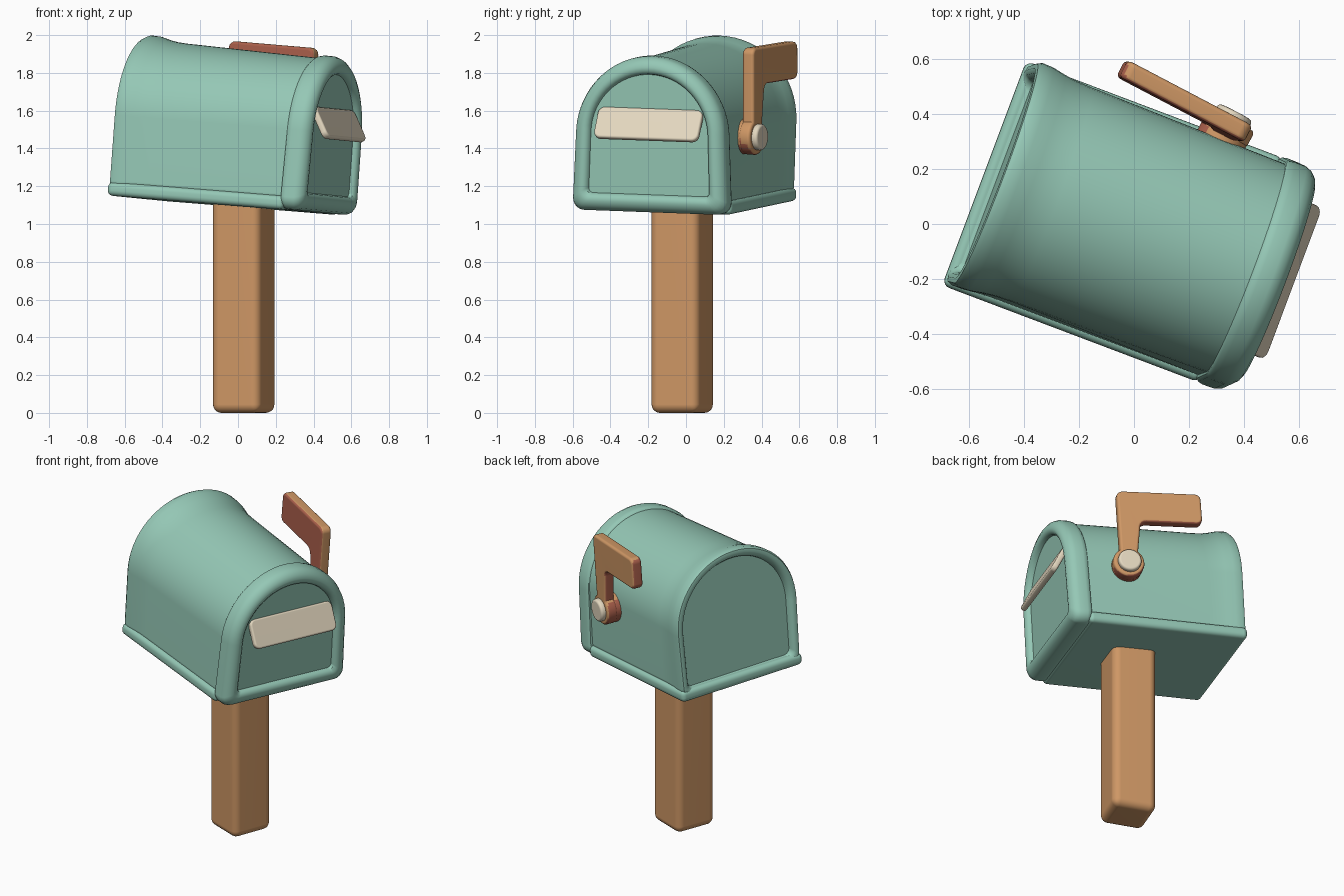
import bpy, bmesh
from math import radians, sin, cos, pi
from mathutils import Matrix, Vector

cube = bpy.data.objects.get("Cube")
if cube:
    bpy.data.objects.remove(cube, do_unlink=True)


def material(name, rgb):
    m = bpy.data.materials.new(name)
    m.use_nodes = True
    m.diffuse_color = (*rgb, 1)
    bsdf = next(n for n in m.node_tree.nodes if n.type == 'BSDF_PRINCIPLED')
    bsdf.inputs["Base Color"].default_value = (*rgb, 1)
    bsdf.inputs["Roughness"].default_value = 0.7
    return m


TEAL = material("teal paint", (0.30, 0.575, 0.465))
WOOD = material("warm wood", (0.62, 0.31, 0.13))
RED = material("brick red", (0.40, 0.115, 0.07))
CREAM = material("cream", (0.77, 0.68, 0.52))


def frame(loc, yaw, pitch=0, roll=0):
    return (Matrix.Translation(loc) @ Matrix.Rotation(radians(yaw), 4, 'Z')
            @ Matrix.Rotation(radians(pitch), 4, 'Y')
            @ Matrix.Rotation(radians(roll), 4, 'X'))


def finish(name, bm, world, mats):
    bmesh.ops.recalc_face_normals(bm, faces=bm.faces)
    mesh = bpy.data.meshes.new(name)
    bm.to_mesh(mesh)
    bm.free()
    for m in mats:
        mesh.materials.append(m)
    ob = bpy.data.objects.new(name, mesh)
    bpy.context.collection.objects.link(ob)
    ob.matrix_world = world
    bpy.ops.object.select_all(action='DESELECT')
    ob.select_set(True)
    bpy.context.view_layer.objects.active = ob
    bpy.ops.object.shade_smooth_by_angle(angle=radians(40))
    ob.modifiers.new("even shading", 'WEIGHTED_NORMAL').keep_sharp = True


def round_edges(bm, width, segments=3, rule=lambda e: True):
    bm.normal_update()
    edges = [e for e in bm.edges if e.calc_face_angle(0) > 0.6 and rule(e)]
    bmesh.ops.bevel(bm, geom=edges, offset=width, segments=segments,
                    profile=0.5, affect='EDGES', clamp_overlap=True)


def block(size, centre=(0, 0, 0)):
    bm = bmesh.new()
    bmesh.ops.create_cube(bm, size=1)
    bmesh.ops.scale(bm, vec=size, verts=bm.verts)
    bmesh.ops.translate(bm, vec=centre, verts=bm.verts)
    return bm


def disc(radius, depth, centre):
    bm = bmesh.new()
    bmesh.ops.create_cone(bm, cap_ends=True, segments=32, radius1=radius,
                          radius2=radius, depth=depth,
                          matrix=Matrix.Translation(centre) @ Matrix.Rotation(pi / 2, 4, 'X'))
    return bm


def paint_two_tone(bm):
    """Wood on the outer, upper and front faces; red on the rest."""
    bmesh.ops.recalc_face_normals(bm, faces=bm.faces)
    for f in bm.faces:
        f.material_index = 0 if f.normal.dot(Vector((0.5, 1.0, 0.8))) > 0.2 else 1


def arch(inset, lift):
    """Round-topped outline with small lower corners; lift raises and widens it."""
    w, bottom, top = 0.428 - inset, inset, 0.81 - inset + lift
    r = max(0.06 - inset * 0.4, 0.015)
    half = [(w - r + r * sin(a), bottom + r - r * cos(a))
            for a in (pi / 2 * i / 5 for i in range(6))]
    rise = 0.4 + lift - inset
    half += [(w * cos(a), top - rise + rise * sin(a))
             for a in (pi / 2 * i / 16 for i in range(17))]
    ring = half + [(-y, z) for y, z in reversed(half[:-1])]
    return [(y * (1 + (3.3 * lift - 0.075) * z), z) for y, z in ring]


box = frame((-0.007, -0.019, 1.11), -20.7, 4.3, -2)

# Box shell: back panel, back rim, body, front rim and door in one loft
sections = [(-0.53, 0.06, 0.035), (-0.548, 0.055, 0.035), (-0.564, 0.045, 0.037),
            (-0.572, 0.03, 0.04), (-0.568, 0.014, 0.043), (-0.55, 0.006, 0.045),
            (-0.51, 0.006, 0.043), (-0.46, 0.01, 0.034), (-0.41, 0.013, 0.028),
            (-0.35, 0.014, 0.025), (0.405, 0.014, 0.005), (0.406, 0.0, -0.006),
            (0.416, -0.009, -0.006), (0.435, -0.013, -0.006), (0.48, -0.012, -0.006),
            (0.506, -0.002, -0.006), (0.525, 0.018, -0.006), (0.534, 0.042, -0.006),
            (0.531, 0.062, -0.006), (0.519, 0.078, -0.006), (0.5, 0.083, -0.006)]
bm = bmesh.new()
rings = [[bm.verts.new((x, y, z)) for y, z in arch(d, lift)] for x, d, lift in sections]
for a, b in zip(rings, rings[1:]):
    n = len(a)
    for i in range(n):
        bm.faces.new((a[i], a[(i + 1) % n], b[(i + 1) % n], b[i]))
bm.faces.new(rings[0])
bm.faces.new(rings[-1])
finish("mailbox_shell", bm, box, [TEAL])

# Floor tray forming the ridge along both lower sides
bm = block((1.0, 0.87, 0.073), (-0.077, 0, 0.02))
round_edges(bm, 0.028, 4)
finish("floor_tray", bm, box, [TEAL])

# Door handle: tilted plate
bm = block((0.036, 0.59, 0.18))
round_edges(bm, 0.036, 5, lambda e: abs((e.verts[0].co - e.verts[1].co).x) > 0.01)
round_edges(bm, 0.012, 3)
finish("door_handle", bm, box @ frame((0.535, 0.008, 0.458), 0, -30), [CREAM])

# Post
bm = block((0.272, 0.272, 1.15), (0, 0, 0.575))
round_edges(bm, 0.045, 5)
finish("post", bm, frame((0.03, -0.02, 0), -20.7), [WOOD])

# Signal flag: rounded foot, upright arm and banner as one thick outline
flag_frame = frame((0.36, 0.39, 1.46), -27.7, 4.3, -2)
corners = [(-0.09, 0.275), (-0.468, 0.275), (-0.468, 0.474), (0.045, 0.474)]
foot = [(0.095 * cos(radians(a)), 0.095 * sin(radians(a))) for a in range(60, -231, -10)]
bm = bmesh.new()
verts = [bm.verts.new((x, -0.08, z)) for x, z in foot + corners]
bm.faces.new(verts)
bmesh.ops.bevel(bm, geom=verts[len(foot):], offset=0.035, segments=4,
                profile=0.5, affect='VERTICES')
out = bmesh.ops.extrude_face_region(bm, geom=bm.faces[:])
bmesh.ops.translate(bm, vec=(0, 0.068, 0),
                    verts=[g for g in out["geom"] if isinstance(g, bmesh.types.BMVert)])
bmesh.ops.recalc_face_normals(bm, faces=bm.faces)
round_edges(bm, 0.016, 3, lambda e: abs((e.verts[0].co - e.verts[1].co).y) < 0.01)
paint_two_tone(bm)
finish("signal_flag", bm, flag_frame, [WOOD, RED])

# Flag hinge and its button
bm = disc(0.093, 0.09, (0, -0.105, 0))
round_edges(bm, 0.015)
paint_two_tone(bm)
finish("flag_hinge", bm, flag_frame, [WOOD, RED])
bm = disc(0.07, 0.045, (0, -0.003, 0))
round_edges(bm, 0.015)
finish("flag_button", bm, flag_frame, [CREAM])
